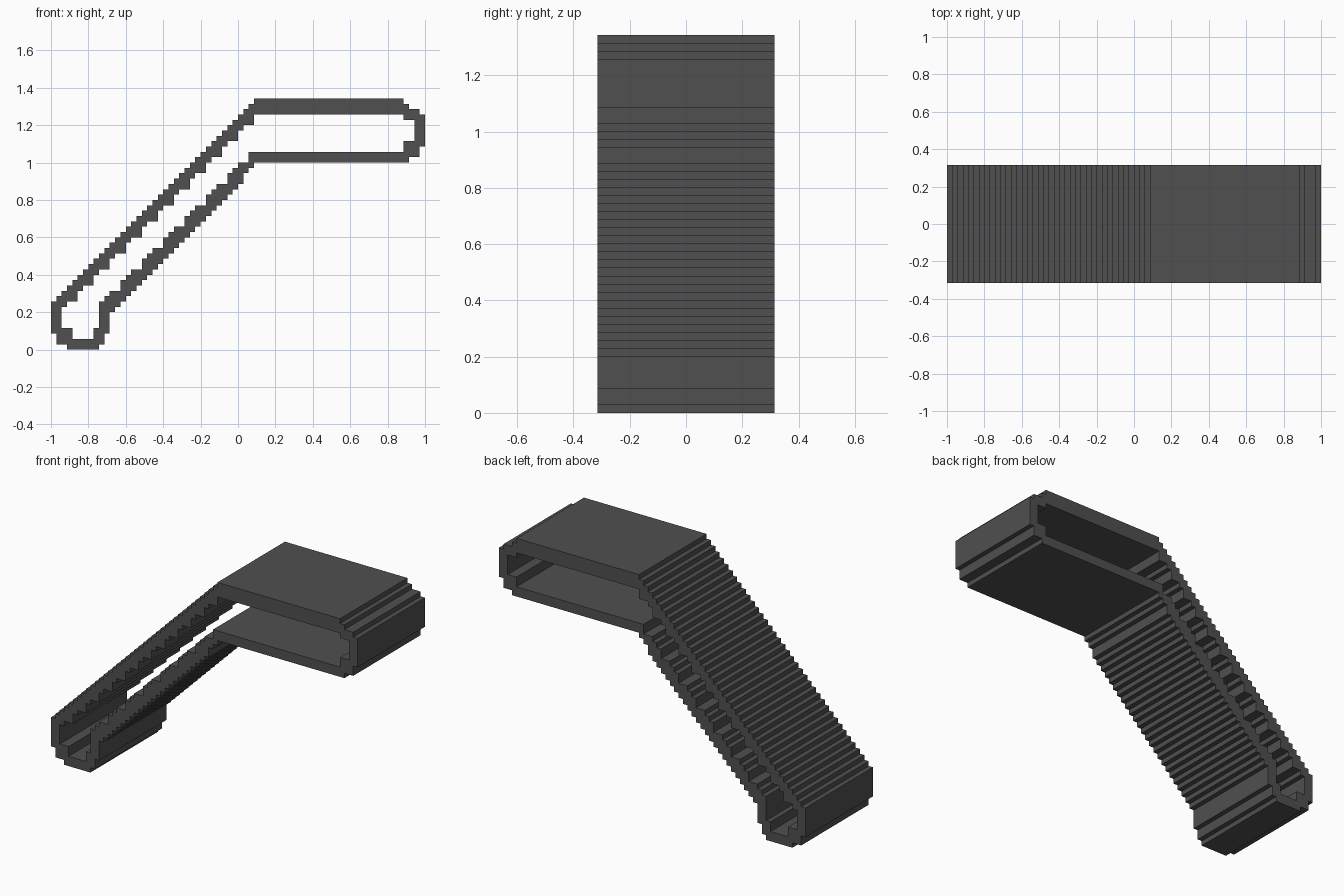
import bpy
import math

cube = bpy.data.objects.get("Cube")
if cube:
    bpy.data.objects.remove(cube, do_unlink=True)

STEP = 1 / 35          # size of one block
DEPTH = 22             # depth in blocks


def stairs(columns, height):
    """Corner points of a staircase, one tread per column."""
    points = []
    for c in columns:
        points += [(c, height(c)), (c + 1, height(c))]
    return points


# Outer outline, counter-clockwise: foot, underside stairs, upper end, top stairs
underside = stairs(range(11, 38), lambda c: c - 4 + (c >= 36))
topside = stairs(range(0, 38), lambda c: c + 9)
outer = [(3, 0), (9, 0), (9, 1), (10, 1), (10, 3), (11, 3)]
outer += underside
outer += [(38, 35), (67, 35), (67, 36), (69, 36), (69, 38), (70, 38),
          (70, 44), (69, 44), (69, 45), (67, 45), (67, 46), (66, 46),
          (66, 47), (38, 47)]
outer += topside[::-1]
outer += [(0, 3), (1, 3), (1, 1), (3, 1)]

# Opening through the tube, with now and then a double step
floor = stairs(range(9, 38), lambda c: c - (c % 4 == 0))
ceiling = stairs(range(2, 39), lambda c: min(44, c + 6 - (c % 3 == 1)))
inner = [(4, 2), (8, 2), (8, 4), (9, 4)]
inner += floor
inner += [(66, 37), (66, 39), (68, 39), (68, 43), (66, 43), (66, 44)]
inner += ceiling[::-1]
inner += [(2, 4), (4, 4)]

# Both outlines as one filled, extruded curve
curve = bpy.data.curves.new("stepped_tube", 'CURVE')
curve.dimensions = '2D'
curve.fill_mode = 'BOTH'
curve.extrude = DEPTH * STEP / 2
for outline in (outer, inner):
    points = [p for i, p in enumerate(outline) if p != outline[i - 1]]
    spline = curve.splines.new('POLY')
    spline.points.add(len(points) - 1)
    for point, (x, z) in zip(spline.points, points):
        point.co = (x * STEP - 1, z * STEP, 0, 1)
    spline.use_cyclic_u = True

# Stand the tube upright and turn it into a flat-shaded mesh
tube = bpy.data.objects.new("stepped_tube", curve)
bpy.context.collection.objects.link(tube)
tube.rotation_euler = (math.pi / 2, 0, 0)
bpy.ops.object.select_all(action='DESELECT')
tube.select_set(True)
bpy.context.view_layer.objects.active = tube
bpy.ops.object.convert(target='MESH')
tube.data.shade_flat()

# Dark grey throughout
grey = bpy.data.materials.new("dark_grey")
grey.use_nodes = True
colour = (0.08, 0.08, 0.08, 1)
grey.diffuse_color = colour
grey.node_tree.nodes["Principled BSDF"].inputs["Base Color"].default_value = colour
tube.data.materials.clear()
tube.data.materials.append(grey)
